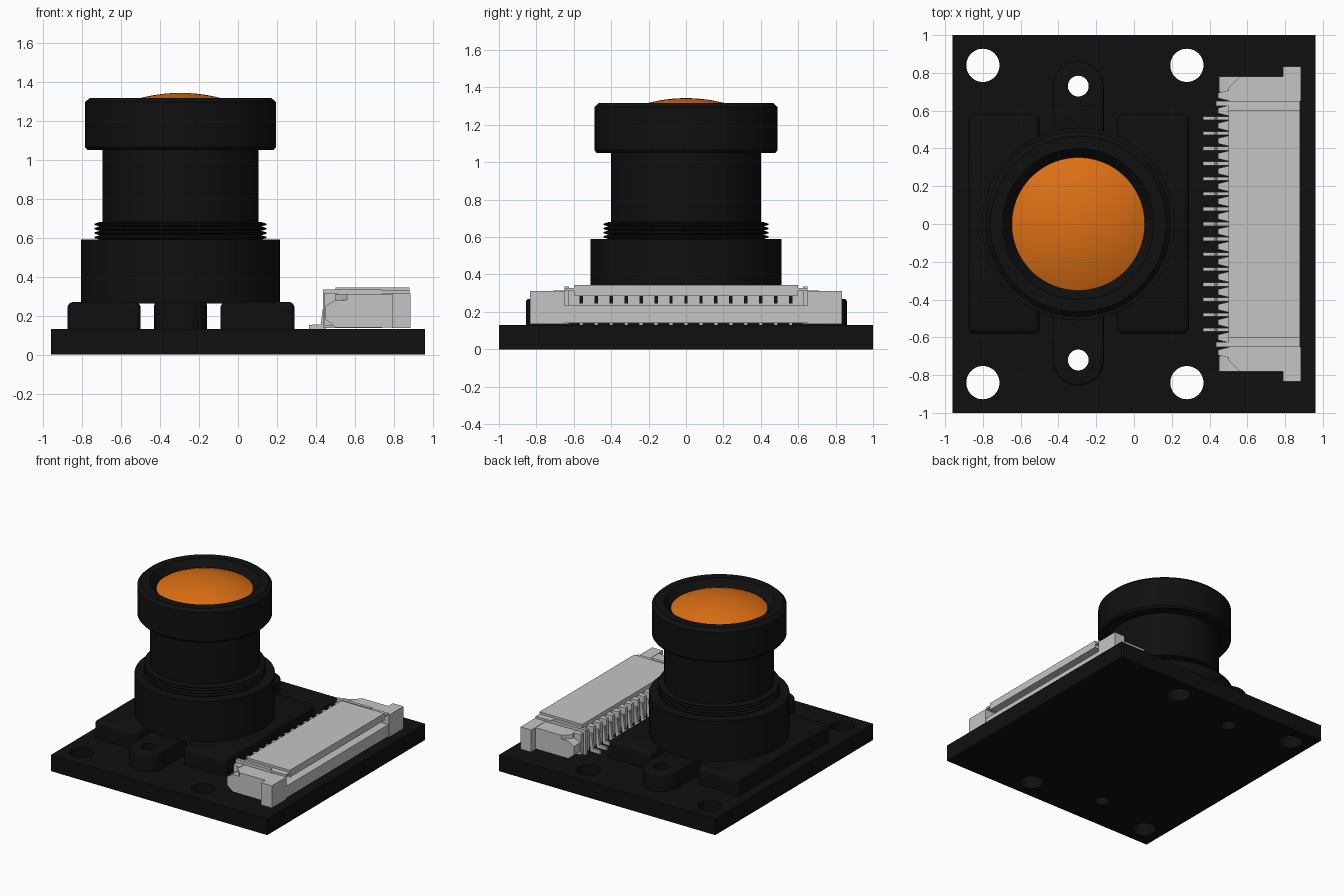
import bpy, bmesh, math
from mathutils import Matrix, Vector

cube = bpy.data.objects.get("Cube")
if cube:
    bpy.data.objects.remove(cube, do_unlink=True)


def material(name, rgb, rough=0.6):
    m = bpy.data.materials.new(name)
    m.use_nodes = True
    m.diffuse_color = (*rgb, 1)
    bsdf = m.node_tree.nodes["Principled BSDF"]
    bsdf.inputs["Base Color"].default_value = (*rgb, 1)
    bsdf.inputs["Roughness"].default_value = rough
    return m


BLACK = material("matte black", (0.005, 0.005, 0.005))
GREY = material("light grey", (0.56, 0.56, 0.56))
ORANGE = material("orange glass", (0.72, 0.16, 0.007))
CX = -0.295  # lens axis


def finish(name, bm, mat, smooth=False):
    bmesh.ops.recalc_face_normals(bm, faces=bm.faces)
    me = bpy.data.meshes.new(name)
    bm.to_mesh(me)
    bm.free()
    me.materials.append(mat)
    ob = bpy.data.objects.new(name, me)
    bpy.context.collection.objects.link(ob)
    if smooth:
        smooth_object(ob)
    return ob


def smooth_object(ob):
    bpy.ops.object.select_all(action='DESELECT')
    ob.select_set(True)
    bpy.context.view_layer.objects.active = ob
    bpy.ops.object.shade_smooth_by_angle(angle=math.radians(30))


def add_box(bm, x0, x1, y0, y1, z0, z1):
    m = Matrix.Translation(((x0 + x1) / 2, (y0 + y1) / 2, (z0 + z1) / 2))
    m = m @ Matrix.Diagonal((x1 - x0, y1 - y0, z1 - z0, 1))
    return bmesh.ops.create_cube(bm, size=1, matrix=m)["verts"]


def add_prism(bm, points, offset):
    """Extrude a closed 3D outline along an offset."""
    face = bm.faces.new([bm.verts.new(p) for p in points])
    ext = bmesh.ops.extrude_face_region(bm, geom=[face])["geom"]
    verts = [g for g in ext if isinstance(g, bmesh.types.BMVert)]
    bmesh.ops.translate(bm, verts=verts, vec=Vector(offset))
    bm.faces.ensure_lookup_table()


def lathe(name, profile, mat, steps=96):
    """Spin an (r, z) profile around the lens axis."""
    bm = bmesh.new()
    vs = [bm.verts.new((CX + r, 0, z)) for r, z in profile]
    es = [bm.edges.new(p) for p in zip(vs, vs[1:])]
    bmesh.ops.spin(bm, geom=vs + es, cent=(CX, 0, 0), axis=(0, 0, 1),
                   angle=math.tau, steps=steps)
    bmesh.ops.remove_doubles(bm, verts=bm.verts, dist=1e-5)
    return finish(name, bm, mat, True)


def drill(ob, holes):
    """Cut vertical through holes given as (x, y, r)."""
    for x, y, r in holes:
        bm = bmesh.new()
        bmesh.ops.create_cone(bm, cap_ends=True, segments=48, radius1=r, radius2=r,
                              depth=2, matrix=Matrix.Translation((x, y, 0)))
        cutter = finish("hole_cutter", bm, BLACK)
        cutter.hide_render = True
        mod = ob.modifiers.new("hole", 'BOOLEAN')
        mod.operation = 'DIFFERENCE'
        mod.solver = 'EXACT'
        mod.object = cutter
        bpy.ops.object.select_all(action='DESELECT')
        ob.select_set(True)
        bpy.context.view_layer.objects.active = ob
        bpy.ops.object.modifier_apply(modifier=mod.name)
        bpy.data.objects.remove(cutter, do_unlink=True)
    smooth_object(ob)


# Circuit board with corner and boss holes
bm = bmesh.new()
add_box(bm, -0.96, 0.96, -1, 1, 0, 0.13)
board = finish("circuit_board", bm, BLACK)
drill(board, [(x, y, 0.088) for x in (-0.80, 0.28) for y in (-0.84, 0.84)]
      + [(CX, y, 0.055) for y in (-0.72, 0.73)])

# Holder feet on both sides of the lens
for name, x0, x1 in (("left_foot", -0.09, 0.29), ("right_foot", -0.875, -0.50)):
    bm = bmesh.new()
    add_box(bm, x0, x1, -0.58, 0.58, 0.125, 0.27)
    edges = [e for e in bm.edges if all(v.co.z > 0.2 for v in e.verts)
             or abs(e.verts[0].co.z - e.verts[1].co.z) > 0.1]
    bmesh.ops.bevel(bm, geom=edges, offset=0.03, segments=4, profile=0.5, affect='EDGES')
    finish(name, bm, BLACK, True)

# Screw bosses: rounded tongues reaching under the barrel
for name, s, yc in (("front_boss", -1, -0.72), ("back_boss", 1, 0.725)):
    bm = bmesh.new()
    r = 0.135
    outline = [(CX + r, s * 0.42, 0.125)]
    outline += [(CX + r * math.cos(a), yc + s * r * math.sin(a), 0.125)
                for a in (math.pi * i / 24 for i in range(25))]
    outline.append((CX - r, s * 0.42, 0.125))
    add_prism(bm, outline, (0, 0, 0.145))
    top = [e for e in bm.edges if all(v.co.z > 0.26 for v in e.verts)]
    bmesh.ops.bevel(bm, geom=top, offset=0.015, segments=3, profile=0.5, affect='EDGES')
    drill(finish(name, bm, BLACK), [(CX, s * 0.725 + 0.005, 0.055)])

# Lens holder, threaded barrel and head
lathe("lens_holder", [(0, 0.262), (0.51, 0.262), (0.51, 0.59), (0.40, 0.59), (0, 0.59)], BLACK)
thread = [(0.40, 0.58)]
for i in range(4):
    z = 0.59 + i * 0.0225
    thread += [(0.415, z), (0.442, z + 0.008), (0.442, z + 0.014), (0.415, z + 0.0225)]
lathe("lens_barrel", thread + [(0.40, 0.68), (0.40, 1.06)], BLACK)
lathe("lens_head", [(0.39, 1.05), (0.478, 1.05), (0.49, 1.065), (0.49, 1.295),
                    (0.465, 1.318), (0.40, 1.318), (0.352, 1.266), (0.352, 1.24), (0, 1.24)], BLACK)

# Domed glass
R = 0.82
dome = [(0.352 * i / 12, 1.343 - R + math.sqrt(R * R - (0.352 * i / 12) ** 2)) for i in range(13)]
lathe("glass_dome", dome, ORANGE)

# Ribbon connector: slotted housing opening towards +x
def slot_profile(top, roof, x0):
    return [(x0, 0.14), (0.88, 0.14), (0.88, 0.235), (0.60, 0.235),
            (0.60, roof), (0.88, roof), (0.88, top), (x0, top)]


bm = bmesh.new()
add_prism(bm, [(x, -0.60, z) for x, z in slot_profile(0.345, 0.288, 0.50)], (0, 1.20, 0))
for s in (-1, 1):
    add_prism(bm, [(x, s * 0.60, z) for x, z in slot_profile(0.328, 0.312, 0.50)], (0, s * 0.05, 0))
finish("connector_housing", bm, GREY)

# Housing ends, latch blocks and retaining tabs, mirrored in y
bm = bmesh.new()
for s in (-1, 1):
    plan = [(0.50, 0.65), (0.50, 0.72), (0.56, 0.78), (0.80, 0.78), (0.80, 0.65)]
    add_prism(bm, [(x, s * y, 0.14) for x, y in plan], (0, 0, 0.17))
    y0, y1 = sorted((s * 0.70, s * 0.78))
    side = [(0.50, 0.14), (0.45, 0.18), (0.45, 0.25), (0.50, 0.28), (0.56, 0.28), (0.56, 0.14)]
    add_prism(bm, [(x, y0, z) for x, z in side], (0, y1 - y0, 0))
finish("connector_ends", bm, GREY)

bm = bmesh.new()
for s in (-1, 1):
    y0, y1 = sorted((s * 0.65, s * 0.835))
    add_box(bm, 0.79, 0.885, y0, y1, 0.135, 0.312)
finish("connector_latches", bm, GREY)

bm = bmesh.new()
for s in (-1, 1):
    y0, y1 = sorted((s * 0.625, s * 0.65))
    add_box(bm, 0.435, 0.74, y0, y1, 0.135, 0.335)
finish("retaining_tabs", bm, GREY)

# Tapered ribs along the back of the housing
bm = bmesh.new()
for i in range(18):
    y = -0.68 + i * 0.08
    plan = [(0.51, y - 0.03), (0.445, y - 0.014), (0.445, y + 0.014), (0.51, y + 0.03)]
    add_prism(bm, [(x, py, 0.15) for x, py in plan], (0, 0, 0.165))
finish("back_ribs", bm, GREY)

# Bent solder pins and the contacts seen in the slot
pin = [(0.365, 0.13), (0.365, 0.152), (0.425, 0.155), (0.44, 0.27),
       (0.51, 0.27), (0.51, 0.25), (0.465, 0.25), (0.45, 0.13)]
bm = bmesh.new()
contacts = bmesh.new()
for i in range(15):
    y = -0.56 + i * 0.08
    add_prism(bm, [(x, y - 0.01, z) for x, z in pin], (0, 0.02, 0))
    add_box(contacts, 0.598, 0.605, y - 0.009, y + 0.009, 0.245, 0.285)
finish("solder_pins", bm, GREY)
finish("slot_contacts", contacts, BLACK)
